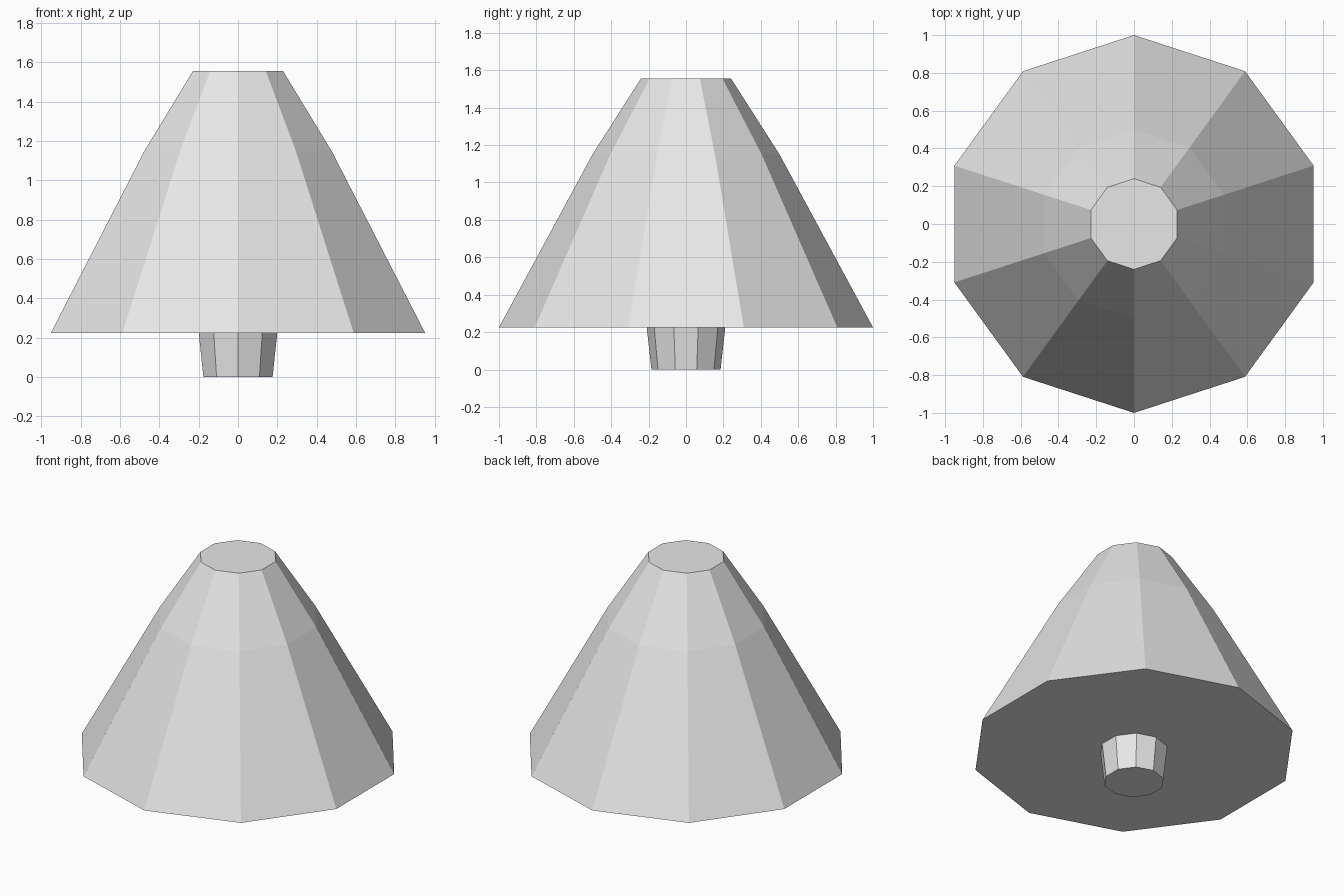
import bpy
import bmesh
from math import cos, sin, tau, pi

SIDES = 10

cube = bpy.data.objects.get("Cube")
if cube:
    bpy.data.objects.remove(cube, do_unlink=True)


def make_material(name, colour):
    mat = bpy.data.materials.new(name)
    mat.use_nodes = True
    mat.diffuse_color = colour
    mat.node_tree.nodes["Principled BSDF"].inputs["Base Color"].default_value = colour
    return mat


def lathe(name, profile, mat):
    """Closed faceted solid from (radius, height) pairs, bottom to top."""
    bm = bmesh.new()
    rings = []
    for radius, z in profile:
        angles = [tau * i / SIDES - pi / 2 for i in range(SIDES)]
        rings.append([bm.verts.new((radius * cos(a), radius * sin(a), z)) for a in angles])
    for low, high in zip(rings, rings[1:]):
        for i in range(SIDES):
            j = (i + 1) % SIDES
            bm.faces.new((low[i], low[j], high[j], high[i]))
    bm.faces.new(rings[0][::-1])
    bm.faces.new(rings[-1])
    mesh = bpy.data.meshes.new(name)
    bm.to_mesh(mesh)
    bm.free()
    mesh.materials.append(mat)
    obj = bpy.data.objects.new(name, mesh)
    bpy.context.collection.objects.link(obj)
    return obj


grey = make_material("light grey", (0.8, 0.8, 0.8, 1))

# Short tapered trunk
lathe("trunk", [(0.185, 0), (0.21, 0.225)], grey)

# Wide flared crown with a flat top
lathe("crown", [(1, 0.225), (0.5, 1.15), (0.24, 1.557)], grey)
